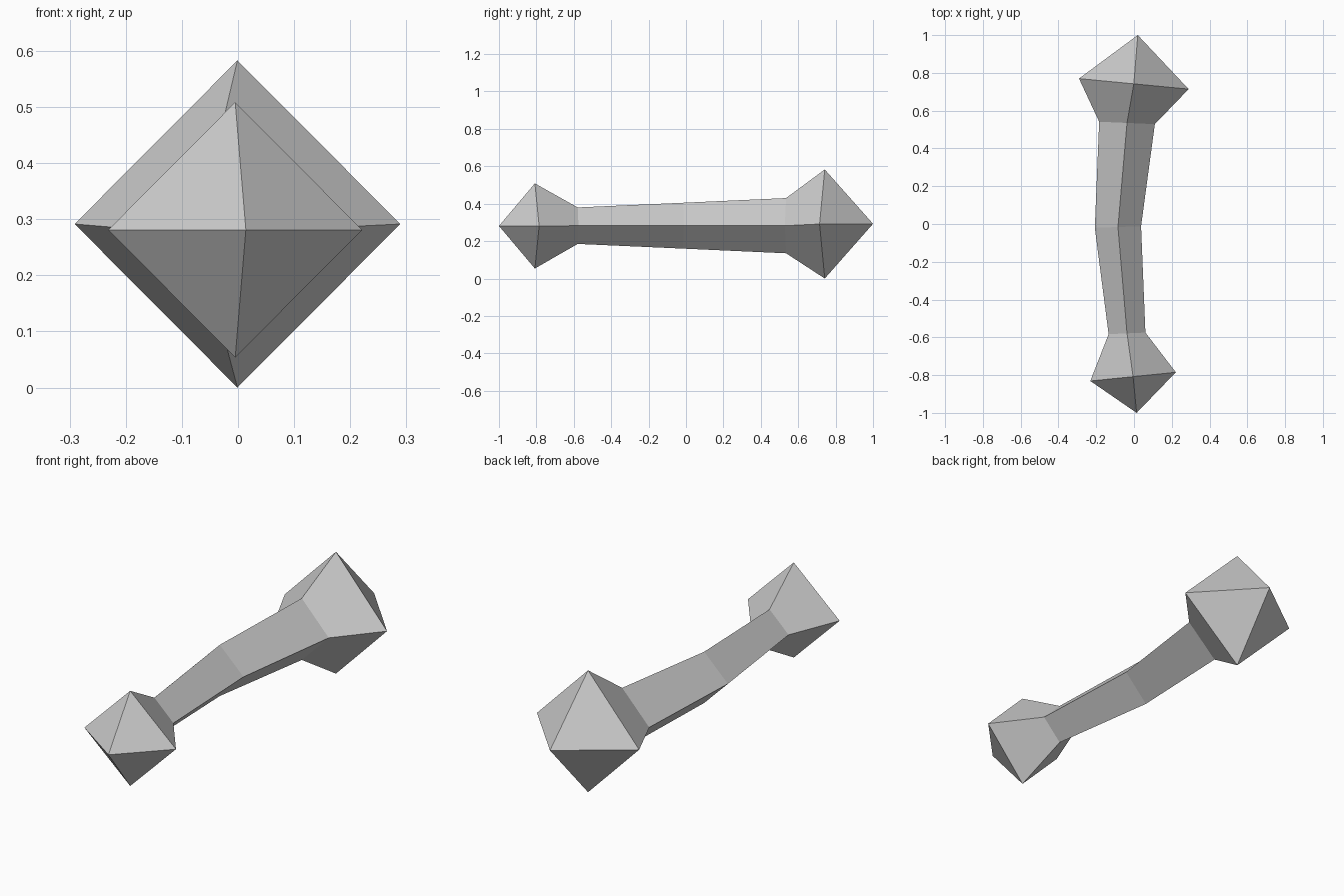
import bpy
import bmesh
from math import cos, sin, radians
from mathutils import Vector

cube = bpy.data.objects.get("Cube")
if cube:
    bpy.data.objects.remove(cube, do_unlink=True)

# Single plain grey
grey = bpy.data.materials.new("plain_grey")
grey.use_nodes = True
colour = (0.6, 0.6, 0.6, 1)
grey.diffuse_color = colour
grey.node_tree.nodes["Principled BSDF"].inputs["Base Color"].default_value = colour

# Diamond cross-sections from front to back: centre, radius, yaw in degrees
sections = [
    ((-0.005, -0.808, 0.281), 0.2275, 5.8),   # small knob
    ((-0.037, -0.579, 0.2825), 0.0975, 2.5),  # front neck
    ((-0.085, -0.016, 0.2825), 0.1225, 2),    # bend in the shaft
    ((-0.037, 0.535, 0.2825), 0.1475, -2.5),  # back neck
    ((-0.001, 0.742, 0.2915), 0.2915, -5.5),  # large knob
]
front_tip = (0.014, -1, 0.281)
back_tip = (0.02, 1, 0.2925)


def diamond(bm, centre, radius, yaw):
    """Four corners: left, top, right, bottom."""
    side = Vector((cos(radians(yaw)), sin(radians(yaw)), 0)) * radius
    up = Vector((0, 0, radius))
    return [bm.verts.new(Vector(centre) + d) for d in (side, up, -side, -up)]


# Shaft with a pointed knob at each end, lofted as one closed skin
bm = bmesh.new()
rings = [diamond(bm, *s) for s in sections]
tips = [bm.verts.new(front_tip), bm.verts.new(back_tip)]
for i in range(4):
    j = (i + 1) % 4
    for a, b in zip(rings, rings[1:]):
        bm.faces.new((a[i], a[j], b[j], b[i]))
    bm.faces.new((tips[0], rings[0][j], rings[0][i]))
    bm.faces.new((tips[1], rings[-1][i], rings[-1][j]))
bmesh.ops.recalc_face_normals(bm, faces=bm.faces)

mesh = bpy.data.meshes.new("double_knobbed_bar")
bm.to_mesh(mesh)
bm.free()
mesh.materials.append(grey)
bpy.context.collection.objects.link(bpy.data.objects.new("double_knobbed_bar", mesh))
